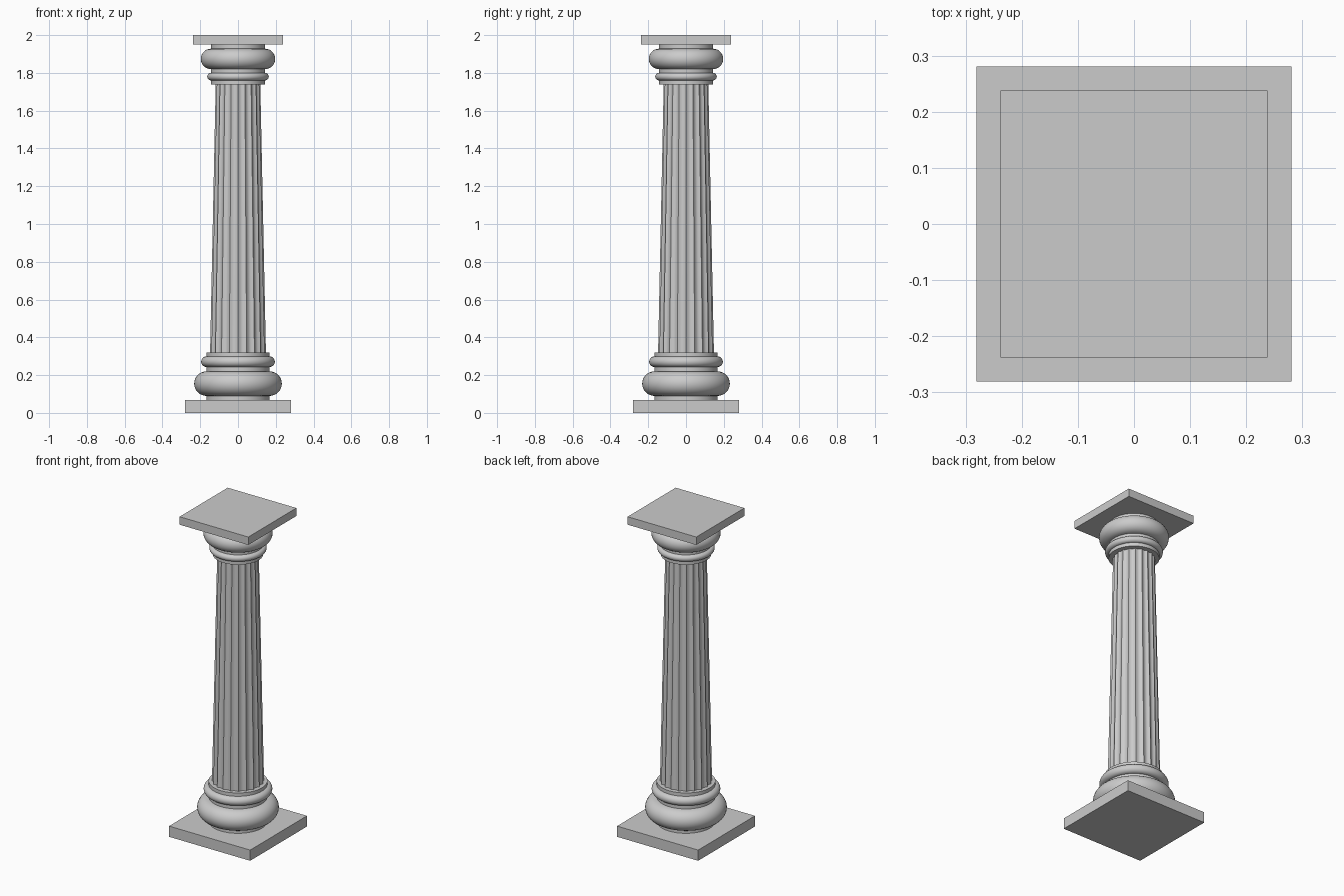
import bpy, bmesh, math

cube = bpy.data.objects.get("Cube")
if cube:
    bpy.data.objects.remove(cube, do_unlink=True)

stone = bpy.data.materials.new("grey stone")
stone.use_nodes = True
COLOR = (0.6, 0.6, 0.6, 1)
stone.diffuse_color = COLOR
stone.node_tree.nodes["Principled BSDF"].inputs["Base Color"].default_value = COLOR


def finish(name, bm, smooth=None):
    bmesh.ops.recalc_face_normals(bm, faces=bm.faces)
    mesh = bpy.data.meshes.new(name)
    bm.to_mesh(mesh)
    bm.free()
    mesh.materials.append(stone)
    obj = bpy.data.objects.new(name, mesh)
    bpy.context.collection.objects.link(obj)
    if smooth:
        bpy.ops.object.select_all(action="DESELECT")
        obj.select_set(True)
        bpy.context.view_layer.objects.active = obj
        bpy.ops.object.shade_smooth_by_angle(angle=math.radians(smooth))
    return obj


def slab(name, half, z0, z1):
    bm = bmesh.new()
    bmesh.ops.create_cube(bm, size=1)
    bmesh.ops.scale(bm, vec=(2 * half, 2 * half, z1 - z0), verts=bm.verts)
    bmesh.ops.translate(bm, vec=(0, 0, (z0 + z1) / 2), verts=bm.verts)
    finish(name, bm)


def loft(name, rings, smooth):
    """Skin a stack of equal-length rings and cap both ends."""
    bm = bmesh.new()
    loops = [[bm.verts.new(p) for p in ring] for ring in rings]
    n = len(loops[0])
    for a, b in zip(loops, loops[1:]):
        for i in range(n):
            j = (i + 1) % n
            bm.faces.new((a[i], a[j], b[j], b[i]))
    bm.faces.new(loops[0])
    bm.faces.new(loops[-1])
    finish(name, bm, smooth)


def circle(radii, z):
    n = len(radii)
    return [(r * math.cos(math.tau * i / n), r * math.sin(math.tau * i / n), z)
            for i, r in enumerate(radii)]


def moulding(name, radius, z0, z1, beads, sides=64, steps=14):
    """Round drum with half-round beads, each given as its lower and upper z."""
    profile = [(radius, z0)]
    for low, high in beads:
        mid, bulge = (low + high) / 2, (high - low) / 2
        for k in range(steps + 1):
            t = math.pi * k / steps
            profile.append((radius + bulge * math.sin(t), mid - bulge * math.cos(t)))
    profile.append((radius, z1))
    loft(name, [circle([r] * sides, z) for r, z in profile], 40)


# Square slabs at both ends
slab("plinth", 0.281, 0, 0.067)
slab("abacus", 0.238, 1.95, 2)

# Round mouldings of the base and the capital
moulding("base_moulding", 0.167, 0.067, 0.32, [(0.09, 0.22), (0.243, 0.299)])
moulding("capital_moulding", 0.143, 1.738, 1.95, [(1.76, 1.80), (1.82, 1.928)])

# Tapered shaft with shallow scooped flutes meeting at sharp ridges
FLUTES, CUTS, DEPTH = 20, 6, 0.07
scoop = [1 - DEPTH * math.sin(math.pi * k / CUTS) for k in range(CUTS)] * FLUTES
loft("fluted_shaft", [circle([r * s for s in scoop], z)
                      for r, z in ((0.148, 0.315), (0.118, 1.745))], 35)
